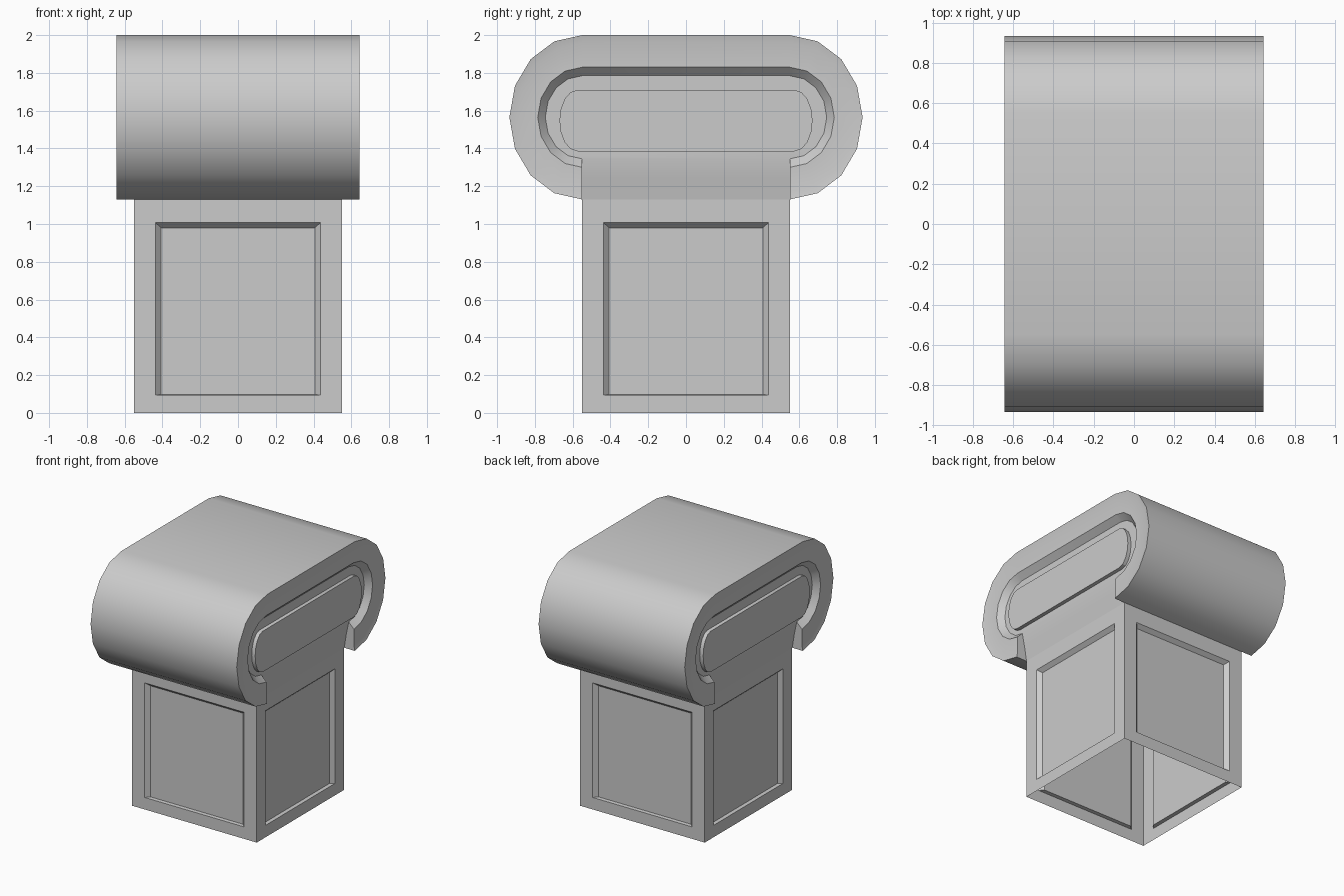
import bpy, bmesh, math
from mathutils import Matrix, Vector

if "Cube" in bpy.data.objects:
    bpy.data.objects.remove(bpy.data.objects["Cube"])

W = 0.643     # half width of the scroll
B = 0.55      # half width of the post
CZ = 1.565    # scroll centre height
NECK = 1.13   # top of the post
FLOOR = 0.59  # x of the recessed scroll end


def finish(name, bm, angle=30):
    bmesh.ops.remove_doubles(bm, verts=bm.verts, dist=0.0005)
    bmesh.ops.recalc_face_normals(bm, faces=bm.faces)
    me = bpy.data.meshes.new(name)
    bm.to_mesh(me)
    bm.free()
    ob = bpy.data.objects.new(name, me)
    bpy.context.collection.objects.link(ob)
    bpy.ops.object.select_all(action='DESELECT')
    bpy.context.view_layer.objects.active = ob
    ob.select_set(True)
    bpy.ops.object.shade_smooth_by_angle(angle=math.radians(angle))
    return ob


def stadium(cy, ry, rz, cz=CZ, n=8):
    """Open stadium outline in (y, z), running over the top from foot to foot."""
    half = [(cy + ry * math.sin(math.pi * i / n), cz + rz * math.cos(math.pi * i / n))
            for i in range(n + 1)]
    return [(-y, z) for y, z in reversed(half)] + half


def face(bm, pts):
    return bm.faces.new([bm.verts.new(p) for p in pts])


def loft(bm, a, b, closed=False):
    for i in range(len(a) if closed else len(a) - 1):
        j = (i + 1) % len(a)
        face(bm, [a[i], a[j], b[j], b[i]])


def at_x(outline, x):
    return [(x, y, z) for y, z in outline]


# Scroll head: curled wrap, stepped rims, recessed ends and flared neck
bm = bmesh.new()
steps = [(stadium(0.55, 0.385, 0.435), W),
         (stadium(0.55, 0.345, 0.395), W - 0.008),
         (stadium(0.55, 0.235, 0.265), W - 0.008),
         (stadium(0.55, 0.195, 0.220), FLOOR)]
loft(bm, at_x(steps[0][0], -W), at_x(steps[0][0], W))
for s in (-1, 1):
    rings = [at_x(o, s * x) for o, x in steps]
    for a, b in zip(rings, rings[1:]):
        loft(bm, a, b)
    face(bm, rings[-1])
    # Neck easing from the recessed end down to the post
    neck = [(FLOOR, CZ - 0.22), (0.568, 1.24), (B, NECK)]
    for (x0, z0), (x1, z1) in zip(neck, neck[1:]):
        face(bm, [(s * x0, -B, z0), (s * x0, B, z0), (s * x1, B, z1), (s * x1, -B, z1)])
    # Cut tips of the curl
    for e in (0, -1):
        face(bm, [r[e] for r in rings] + [(s * x, rings[0][e][1], z) for x, z in neck[1:]])
finish("scroll_head", bm)

# Raised panel on each end of the scroll
for s, name in ((-1, "left"), (1, "right")):
    bm = bmesh.new()
    outline = stadium(0.575, 0.095, 0.1625, 1.5475)
    base, top = at_x(outline, s * FLOOR), at_x(outline, s * (FLOOR + 0.03))
    loft(bm, base, top, closed=True)
    cap = face(bm, top)
    cap.normal_update()
    ob = finish(name + "_end_panel", bm)
    if ob.data.polygons[-1].normal.x * s < 0:
        ob.data.flip_normals()

# Post: four recessed panels, open underneath
bm = bmesh.new()


def rect(w, z0, z1, y):
    return [Vector(p) for p in ((-w, y, z0), (w, y, z0), (w, y, z1), (-w, y, z1))]


for k in range(4):
    rot = Matrix.Rotation(k * math.pi / 2, 3, 'Z')
    edge, rim, inner = [[rot @ p for p in r] for r in (
        rect(B, 0, NECK, -B),
        rect(0.437, 0.095, 1.007, -B),
        rect(0.407, 0.097, 0.98, -B + 0.03))]
    loft(bm, edge, rim, closed=True)
    loft(bm, rim, inner, closed=True)
    face(bm, inner)
finish("post", bm)
